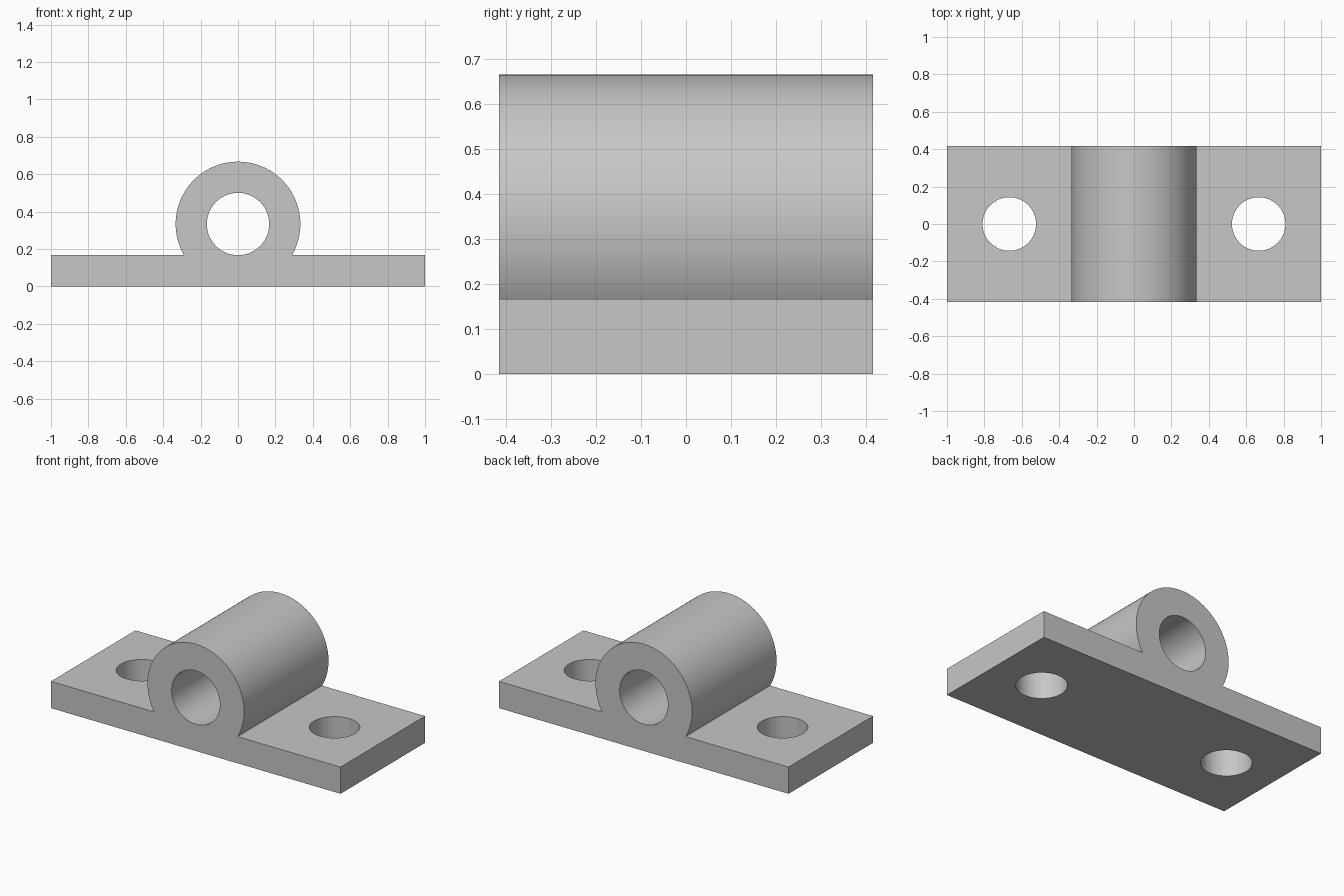
import bpy, bmesh
from math import cos, sin, radians, pi
from mathutils import Matrix

cube = bpy.data.objects.get("Cube")
if cube:
    bpy.data.objects.remove(cube, do_unlink=True)

THICK = 1 / 6        # base plate thickness
DEPTH = 5 / 6        # size along y
BOSS_R = 1 / 3       # outer radius of the bearing
BORE_R = 1 / 6
BOLT_R = 0.143
BOLT_X = 2 / 3

grey = bpy.data.materials.new("plain grey")
grey.use_nodes = True
colour = (0.57, 0.57, 0.57, 1)
grey.diffuse_color = colour
grey.node_tree.nodes["Principled BSDF"].inputs["Base Color"].default_value = colour


def add_object(name, bm):
    bmesh.ops.recalc_face_normals(bm, faces=bm.faces)
    mesh = bpy.data.meshes.new(name)
    bm.to_mesh(mesh)
    bm.free()
    mesh.materials.append(grey)
    obj = bpy.data.objects.new(name, mesh)
    bpy.context.collection.objects.link(obj)
    return obj


def cutter(name, radius, location, axis_y=False):
    bm = bmesh.new()
    turn = Matrix.Rotation(pi / 2 if axis_y else 0, 4, "X")
    bmesh.ops.create_cone(bm, cap_ends=True, segments=96, radius1=radius, radius2=radius,
                          depth=2, matrix=Matrix.Translation(location) @ turn)
    return add_object(name, bm)


# Flanged bearing block: plate and round boss in one profile, extruded front to back
outline = [(-1, THICK), (-1, 0), (1, 0), (1, THICK)]
for i in range(81):
    a = radians(-30 + 3 * i)
    outline.append((BOSS_R * cos(a), BOSS_R + BOSS_R * sin(a)))
bm = bmesh.new()
front = bm.faces.new([bm.verts.new((x, -DEPTH / 2, z)) for x, z in outline])
sweep = bmesh.ops.extrude_face_region(bm, geom=[front], use_keep_orig=True)
bmesh.ops.translate(bm, vec=(0, DEPTH, 0),
                    verts=[g for g in sweep["geom"] if isinstance(g, bmesh.types.BMVert)])
block = add_object("bearing_block", bm)

# Shaft bore and two bolt holes
cutters = [cutter("shaft_bore_cutter", BORE_R, (0, 0, BOSS_R), True),
           cutter("left_bolt_hole_cutter", BOLT_R, (BOLT_X, 0, 0)),
           cutter("right_bolt_hole_cutter", BOLT_R, (-BOLT_X, 0, 0))]
bpy.ops.object.select_all(action="DESELECT")
bpy.context.view_layer.objects.active = block
block.select_set(True)
for c in cutters:
    mod = block.modifiers.new(c.name, "BOOLEAN")
    mod.operation = "DIFFERENCE"
    mod.solver = "EXACT"
    mod.object = c
    bpy.ops.object.modifier_apply(modifier=mod.name)
    bpy.data.objects.remove(c, do_unlink=True)
bpy.ops.object.shade_smooth_by_angle(angle=radians(30))
